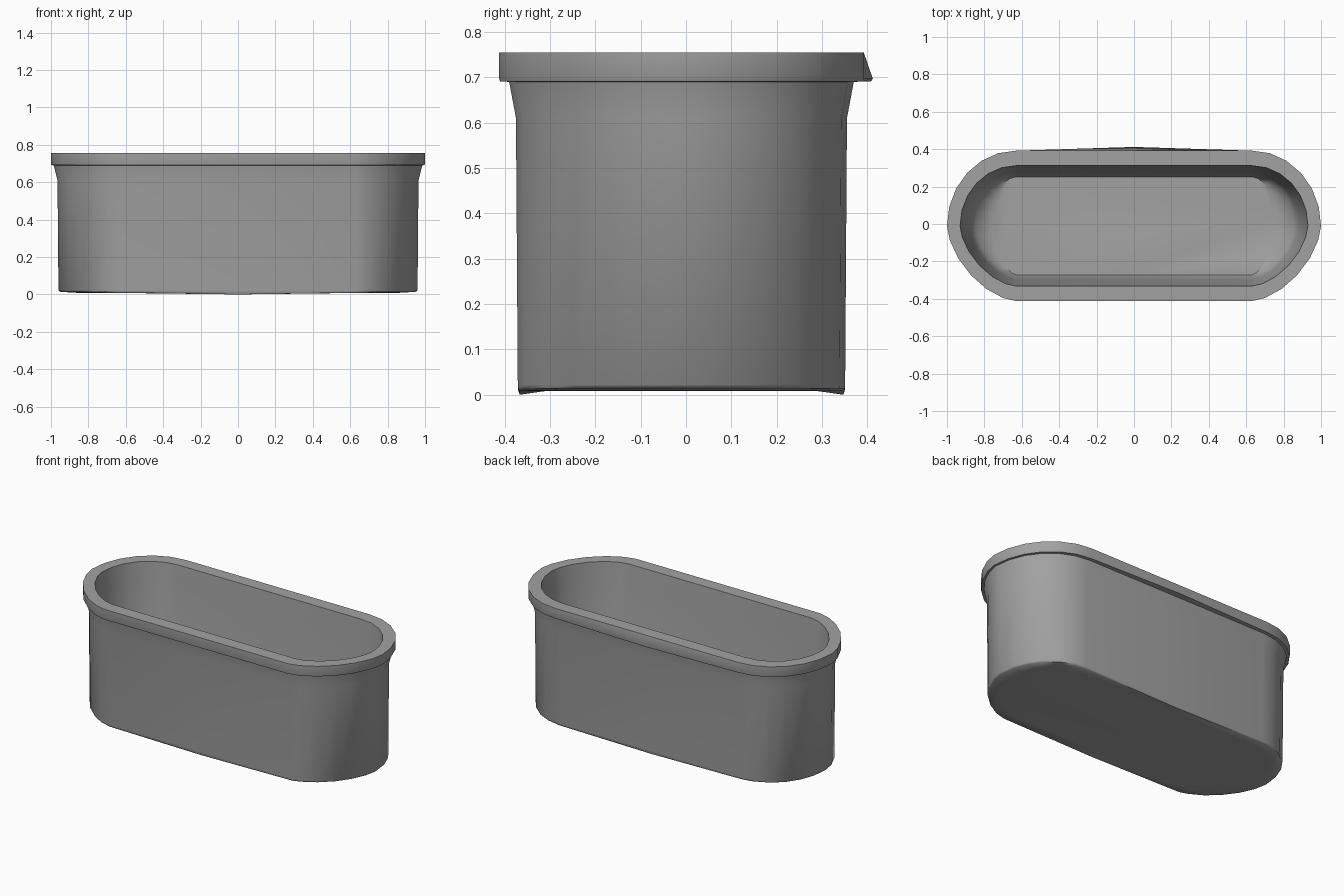
import bpy, bmesh, math

cube = bpy.data.objects.get("Cube")
if cube:
    bpy.data.objects.remove(cube, do_unlink=True)

grey = bpy.data.materials.new("plain grey")
grey.use_nodes = True
colour = (0.36, 0.36, 0.36, 1)
grey.diffuse_color = colour
grey.node_tree.nodes["Principled BSDF"].inputs["Base Color"].default_value = colour

STEPS = 12        # facets around each rounded end
STRAIGHT = 0.63   # half length of the straight sides
Y_MID = -0.01


def outline(half_x, half_y, z, bulge=0, dip=0):
    """Long oval ring, with slimmer corners at the front.

    bulge pushes the middle of the back outwards, dip lowers both middles."""
    pts = []
    for side in (1, -1):
        for i in range(STEPS + 1):
            a = math.pi * (i / STEPS - 0.5)
            c, s = max(math.cos(a), 0), side * math.sin(a)
            power = 1.22 if s < 0 else 1
            pts.append((side * (STRAIGHT + (half_x - STRAIGHT) * c ** power),
                        Y_MID + math.copysign(half_y * abs(s) ** power, s), z))
        push = bulge if side > 0 else 0
        pts.append((0, Y_MID + side * half_y + push, z - dip))
    return pts


def loft(name, rings, cap_start=False, cap_end=False):
    bm = bmesh.new()
    loops = [[bm.verts.new(p) for p in ring] for ring in rings]
    n = len(loops[0])
    for low, high in zip(loops, loops[1:]):
        for i in range(n):
            j = (i + 1) % n
            bm.faces.new((low[i], low[j], high[j], high[i]))
    if cap_start:
        bm.faces.new(loops[0][::-1])
    if cap_end:
        bm.faces.new(loops[-1])
    mesh = bpy.data.meshes.new(name)
    bm.to_mesh(mesh)
    bm.free()
    mesh.materials.append(grey)
    ob = bpy.data.objects.new(name, mesh)
    bpy.context.collection.objects.link(ob)
    bpy.ops.object.select_all(action='DESELECT')
    ob.select_set(True)
    bpy.context.view_layer.objects.active = ob
    bpy.ops.object.shade_smooth_by_angle(angle=math.radians(50))


# Outer wall with a shallow chamfer below and a flare under the rim
loft("tub_wall", [
    outline(0.8, 0.3, 0.008),
    outline(0.87, 0.357, 0.009, dip=0.009),
    outline(0.95, 0.36, 0.014, dip=0.005),
    outline(0.96, 0.361, 0.022),
    outline(0.965, 0.365, 0.61),
    outline(0.985, 0.38, 0.69),
], cap_start=True)

# Rim band, with the lower back edge drawn out to a slight lip
loft("rim", [
    outline(0.985, 0.38, 0.69),
    outline(0.997, 0.4, 0.691, 0.018),
    outline(1.0, 0.402, 0.697, 0.02),
    outline(1.0, 0.402, 0.755),
    outline(0.93, 0.322, 0.755),
])

# Hollow inside: tapering wall, sloping ends and floor
loft("tub_interior", [
    outline(0.93, 0.322, 0.755),
    outline(0.92, 0.315, 0.65),
    outline(0.88, 0.285, 0.15),
    outline(0.85, 0.275, 0.08),
    outline(0.76, 0.262, 0.04),
], cap_end=True)
